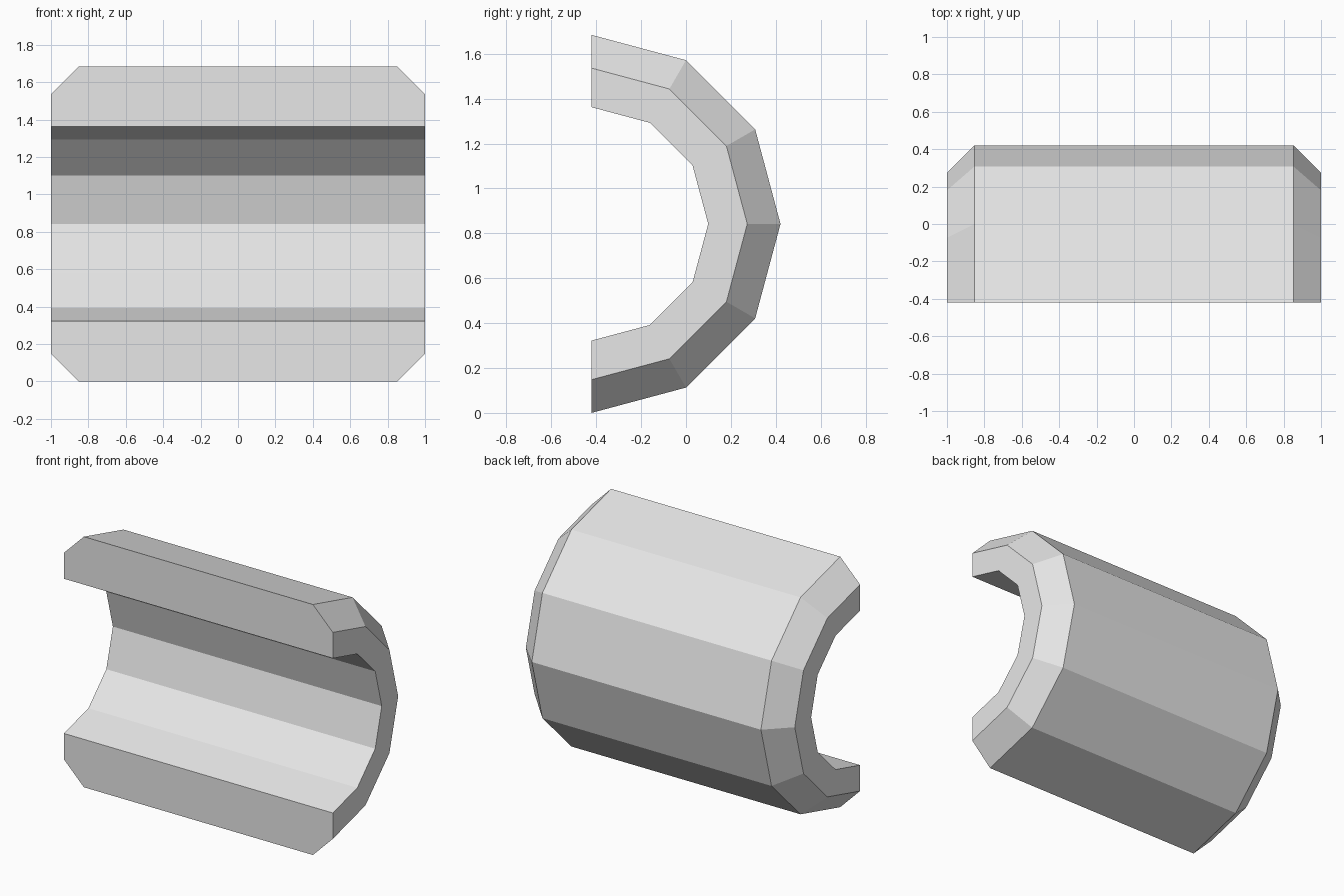
import bpy
import bmesh
import math

cube = bpy.data.objects.get("Cube")
if cube:
    bpy.data.objects.remove(cube, do_unlink=True)

OUTER, INNER, HALF_LENGTH, BEVEL = 0.842, 0.52, 1.0, 0.148
SEGMENTS = 6

# Plain grey material
grey = bpy.data.materials.new("light_grey")
grey.use_nodes = True
colour = (0.8, 0.8, 0.8, 1)
grey.diffuse_color = colour
grey.node_tree.nodes["Principled BSDF"].inputs["Base Color"].default_value = colour

# Wall section: (x, radius), with the outer corners bevelled
right_half = [(HALF_LENGTH, INNER), (HALF_LENGTH, OUTER - BEVEL), (HALF_LENGTH - BEVEL, OUTER)]
section = right_half + [(-x, r) for x, r in reversed(right_half)]

# Sweep the section half a turn about the lengthwise axis
bm = bmesh.new()
centre = (0, -OUTER / 2, OUTER)
verts = [bm.verts.new((x, centre[1], centre[2] + r)) for x, r in section]
start_cap = bm.faces.new(verts)
swept = bmesh.ops.spin(bm, geom=list(start_cap.edges), cent=centre, axis=(-1, 0, 0),
                       angle=math.pi, steps=SEGMENTS, use_duplicate=False)

# Close the lower end of the sweep
end_edges = [e for e in swept["geom_last"] if isinstance(e, bmesh.types.BMEdge)]
bmesh.ops.contextual_create(bm, geom=end_edges)
bmesh.ops.recalc_face_normals(bm, faces=bm.faces)

mesh = bpy.data.meshes.new("half_pipe")
bm.to_mesh(mesh)
bm.free()
mesh.materials.append(grey)
half_pipe = bpy.data.objects.new("half_pipe", mesh)
bpy.context.collection.objects.link(half_pipe)
